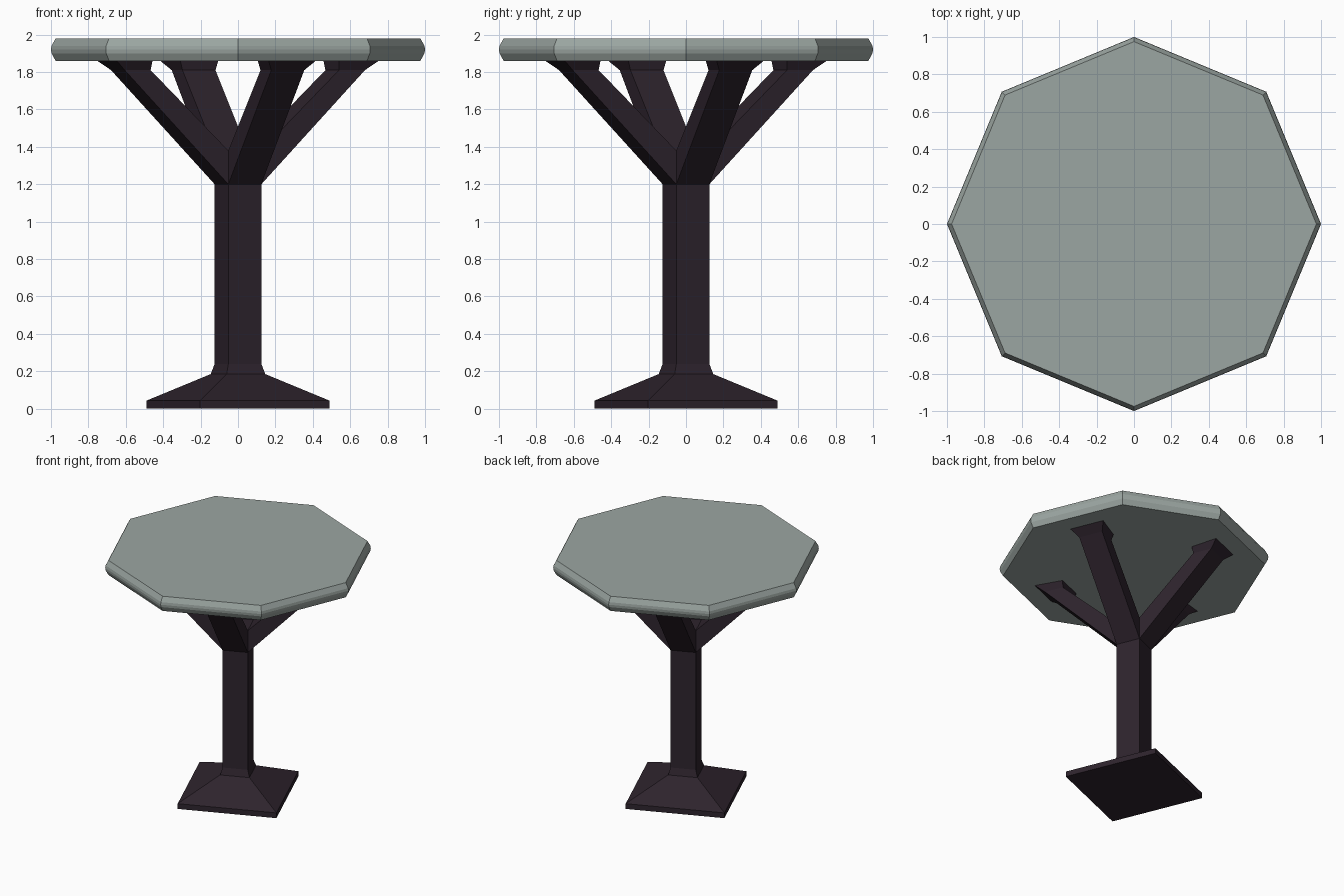
import bpy, bmesh, math

if "Cube" in bpy.data.objects:
    bpy.data.objects.remove(bpy.data.objects["Cube"])


def material(name, rgb):
    m = bpy.data.materials.new(name)
    m.diffuse_color = (*rgb, 1)
    m.use_nodes = True
    m.node_tree.nodes["Principled BSDF"].inputs["Base Color"].default_value = m.diffuse_color
    return m


stone = material("grey stone", (0.33, 0.38, 0.36))
wood = material("dark wood", (0.027, 0.017, 0.026))


def make_object(name, bm, mat):
    bmesh.ops.recalc_face_normals(bm, faces=bm.faces)
    me = bpy.data.meshes.new(name)
    bm.to_mesh(me)
    bm.free()
    me.materials.append(mat)
    ob = bpy.data.objects.new(name, me)
    bpy.context.collection.objects.link(ob)
    return ob


def loft(name, rings, mat):
    """Skin a list of equal-length point rings and cap both ends."""
    bm = bmesh.new()
    loops = [[bm.verts.new(p) for p in ring] for ring in rings]
    n = len(loops[0])
    for a, b in zip(loops, loops[1:]):
        for i in range(n):
            j = (i + 1) % n
            bm.faces.new((a[i], a[j], b[j], b[i]))
    bm.faces.new(loops[0][::-1])
    bm.faces.new(loops[-1])
    return make_object(name, bm, mat)


def turned(name, profile, sides, start, mat):
    """Low-sided lathe from (radius, height) pairs."""
    rings = []
    for r, z in profile:
        angles = [start + 2 * math.pi * i / sides for i in range(sides)]
        rings.append([(r * math.cos(a), r * math.sin(a), z) for a in angles])
    return loft(name, rings, mat)


# octagonal top with a softened rim
turned("table_top", [(0.975, 1.86), (0.997, 1.90), (1.0, 1.92), (0.997, 1.94), (0.975, 1.98)],
       8, 0, stone)

# square foot and post, turned 22.5 degrees
TWIST = math.radians(22.5)
turned("post_and_foot", [(0.53, 0), (0.53, 0.043), (0.158, 0.185), (0.135, 0.24),
                         (0.135, 1.2), (0.135, 1.38)], 4, -TWIST, wood)

# four branches growing from the faces of the post, each with a flared end
# stations: inner radius, inner z, inner half width, outer radius, outer z, outer half width
H = 0.0955
STATIONS = [(H, 1.38, H, H, 1.2, H),
            (0.545, 1.81, H, 0.695, 1.81, H),
            (0.54, 1.862, 0.11, 0.76, 1.862, 0.138)]
for k in range(4):
    a = TWIST + k * math.pi / 2
    c, s = math.cos(a), math.sin(a)
    rings = []
    for r1, z1, w1, r2, z2, w2 in STATIONS:
        local = [(r1, -w1, z1), (r2, -w2, z2), (r2, w2, z2), (r1, w1, z1)]
        rings.append([(c * r - s * t, s * r + c * t, z) for r, t, z in local])
    loft(f"branch_{k + 1}", rings, wood)
